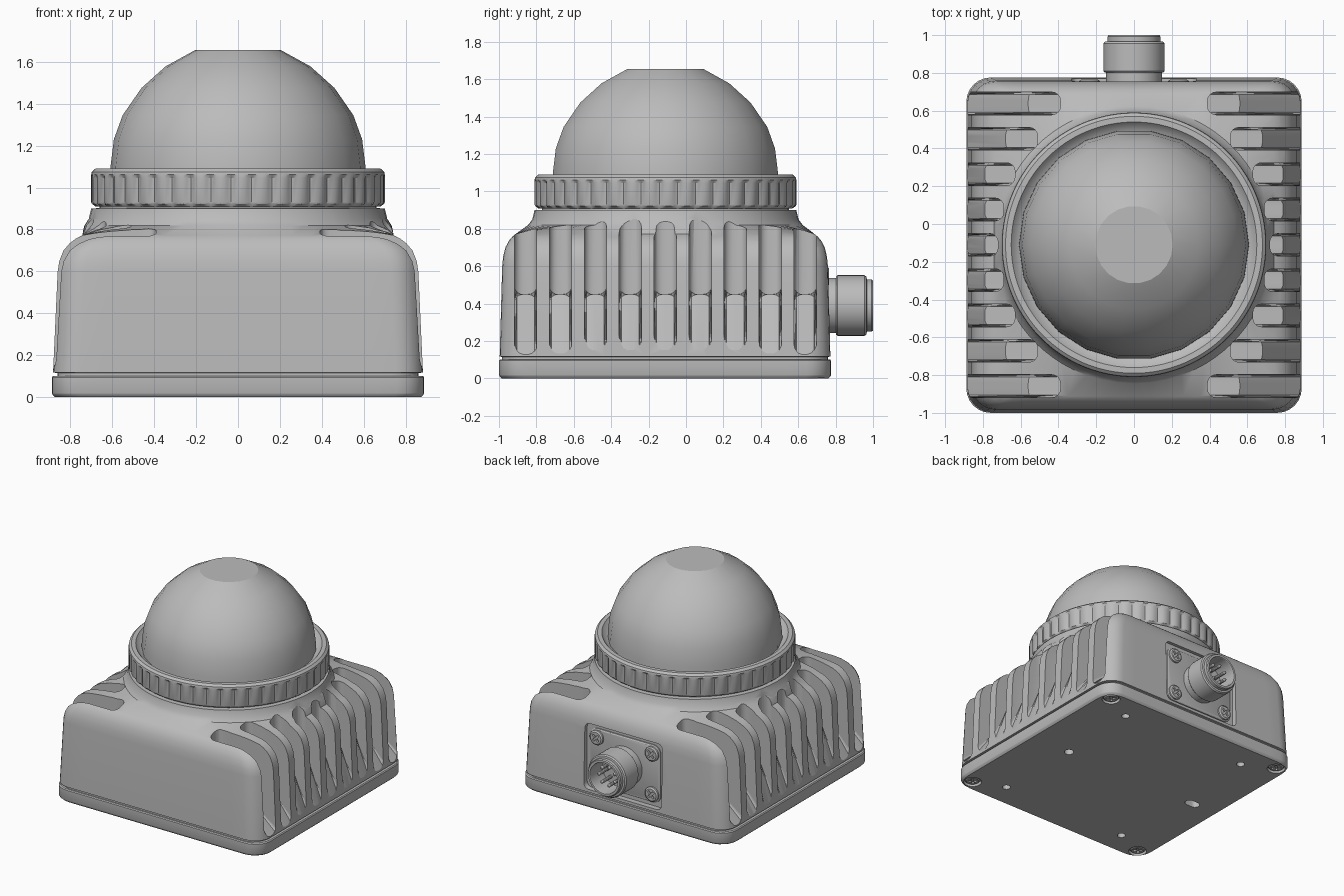
import bpy, bmesh
from math import sin, cos, pi, radians, atan2
from mathutils import Matrix, Vector

if "Cube" in bpy.data.objects:
    bpy.data.objects.remove(bpy.data.objects["Cube"])

grey = bpy.data.materials.new("light_grey")
grey.use_nodes = True
colour = (0.5, 0.5, 0.5, 1)
grey.diffuse_color = colour
grey.node_tree.nodes["Principled BSDF"].inputs["Base Color"].default_value = colour

CY = -0.11                                   # dome axis in y
BACKWARD = Matrix.Rotation(-pi / 2, 4, "X")  # turns +z to +y
IDENTITY = Matrix.Identity(4)


def part(name, bm, angle=30):
    bmesh.ops.recalc_face_normals(bm, faces=bm.faces)
    mesh = bpy.data.meshes.new(name)
    bm.to_mesh(mesh)
    bm.free()
    mesh.materials.append(grey)
    obj = bpy.data.objects.new(name, mesh)
    bpy.context.collection.objects.link(obj)
    smooth(obj, angle)
    return obj


def smooth(obj, angle=30):
    bpy.ops.object.select_all(action="DESELECT")
    obj.select_set(True)
    bpy.context.view_layer.objects.active = obj
    bpy.ops.object.shade_smooth_by_angle(angle=radians(angle))


def loft(bm, loops, matrix=IDENTITY, closed=False):
    rings = [[bm.verts.new(matrix @ Vector(p)) for p in loop] for loop in loops]
    pairs = list(zip(rings, rings[1:]))
    if closed:
        pairs.append((rings[-1], rings[0]))
    else:
        bm.faces.new(rings[0])
        bm.faces.new(rings[-1])
    for a, b in pairs:
        for i in range(len(a)):
            j = (i + 1) % len(a)
            bm.faces.new((a[i], a[j], b[j], b[i]))


def circle(r, z, n=32):
    return [(r * cos(2 * pi * i / n), r * sin(2 * pi * i / n), z) for i in range(n)]


def lathe(bm, profile, matrix=IDENTITY, n=32, closed=False):
    loft(bm, [circle(r, z, n) for r, z in profile], matrix, closed)


def rounded_rect(hx, y0, y1, r, z, arc=6, side=14):
    pts = []
    corners = [(hx - r, y1 - r), (r - hx, y1 - r), (r - hx, y0 + r), (hx - r, y0 + r)]
    for k, (cx, cy) in enumerate(corners):
        for i in range(arc + 1):
            a = (k + i / arc) * pi / 2
            pts.append(Vector((cx + r * cos(a), cy + r * sin(a), z)))
        nx, ny = corners[(k + 1) % 4]
        a = (k + 1) * pi / 2
        end = Vector((nx + r * cos(a), ny + r * sin(a), z))
        start = pts[-1]
        pts += [start.lerp(end, i / side) for i in range(1, side)]
    return pts


def cut(obj, bm):
    cutter = part("cutter", bm)
    cutter.hide_render = True
    mod = obj.modifiers.new("cut", "BOOLEAN")
    mod.object, mod.solver = cutter, "EXACT"
    graph = bpy.context.evaluated_depsgraph_get()
    mesh = bpy.data.meshes.new_from_object(obj.evaluated_get(graph))
    obj.modifiers.clear()
    obj.data = mesh
    bpy.data.objects.remove(cutter)
    smooth(obj)


def at(x, y, z):
    return Matrix.Translation((x, y, z))


# Housing: tapered rounded box that flows into a round collar
def layer(inset, z):
    return rounded_rect(0.882 - inset, -0.996 + inset * 0.6, 0.772 - inset * 0.6, 0.13, z)


loops = [layer(i, z) for i, z in [(0.02, 0.09), (0.02, 0.115), (0, 0.118), (0.022, 0.6), (0.03, 0.65),
                                  (0.05, 0.7), (0.08, 0.735), (0.11, 0.757), (0.14, 0.772)]]
for r, z in [(0.735, 0.82), (0.712, 0.85), (0.7, 0.9), (0.66, 0.902), (0.66, 0.94)]:
    ring = []
    for p in loops[0]:
        a = atan2(p.y - CY, p.x)
        ring.append((r * cos(a), CY + r * sin(a), z))
    loops.append(ring)
bm = bmesh.new()
loft(bm, loops)
housing = part("housing", bm)

# Cooling slots between the side fins, deeper towards the corners
bm = bmesh.new()
for i in range(-4, 5):
    inner = (0.72, 0.69, 0.63, 0.51, 0.39)[abs(i)]
    knee = min(inner + 0.17, 0.79)
    outline = [(inner, 1.0), (inner, 0.45), (knee, 0.45), (0.89, 0.12), (1.0, 0.12), (1.0, 1.0)]
    for s in (1, -1):
        y = CY + i * 0.187
        sides = [[bm.verts.new((s * x, y + d, z)) for x, z in outline] for d in (-0.06, 0.06)]
        for f in sides:
            bm.faces.new(f)
        edges = []
        for k in range(len(outline)):
            j = (k + 1) % len(outline)
            bm.faces.new((sides[0][k], sides[0][j], sides[1][j], sides[1][k]))
            if k < 3:
                edges += [bm.edges.get((f[k], f[j])) for f in sides]
        bmesh.ops.bevel(bm, geom=edges, offset=0.045, segments=4, profile=0.5, affect="EDGES")
cut(housing, bm)

# Recess in the back wall for the connector
bm = bmesh.new()
loft(bm, [rounded_rect(0.33, -0.25, 0.25, 0.04, z, 4, 1) for z in (0, 0.3)], at(0, 0.73, 0.39) @ BACKWARD)
cut(housing, bm)

# Base plate with mounting holes
bm = bmesh.new()
loft(bm, [rounded_rect(0.888 - i, -1 + i, 0.776 - i, 0.13, z) for i, z in
          [(0.015, 0), (0.003, 0.012), (0, 0.02), (0, 0.095), (0.006, 0.102)]])
base = part("base_plate", bm)
base_screws = [(x, y) for x in (-0.79, 0.79) for y in (0.68, -0.9)]
bm = bmesh.new()
for x, y in base_screws:
    lathe(bm, [(0.066, -0.1), (0.066, 0.025)], at(x, y, 0))
for x in (-0.55, 0.55):
    for y in (0.56, -0.8):
        lathe(bm, [(0.03, -0.1), (0.03, 0.07)], at(x, y, 0), 20)
lathe(bm, [(0.035, -0.1), (0.035, 0.07)], at(0.53, CY, 0), 20)
loft(bm, [rounded_rect(0.06, -0.035, 0.035, 0.034, z, 6, 1) for z in (-0.1, 0.07)], at(-0.65, CY, 0))
cut(base, bm)

# Connector flange plate
bm = bmesh.new()
loft(bm, [rounded_rect(0.3 - i, i - 0.22, 0.22 - i, 0.06, z, 4, 1) for i, z in
          [(0, 0), (0, 0.018), (0.008, 0.024)]], at(0, 0.72, 0.39) @ BACKWARD)
part("connector_plate", bm)

# Screw heads with cross recesses, on the plate and under the base
places = [at(x, 0.742, 0.39 + z) @ BACKWARD for x in (-0.235, 0.235) for z in (-0.155, 0.155)]
places += [at(x, y, 0.027) @ Matrix.Rotation(pi, 4, "X") for x, y in base_screws]
heads, crosses = bmesh.new(), bmesh.new()
for m in places:
    lathe(heads, [(0.056, 0), (0.056, 0.014), (0.045, 0.022)], m, 24)
    turned = m @ Matrix.Rotation(pi / 4, 4, "Z")
    a, b = 0.032, 0.008
    plus = [(a, -b), (a, b), (b, b), (b, a), (-b, a), (-b, b),
            (-a, b), (-a, -b), (-b, -b), (-b, -a), (b, -a), (b, -b)]
    loft(crosses, [[(x, y, z) for x, y in plus] for z in (0.008, 0.05)], turned)
cut(part("screw_heads", heads), crosses)

# Hollow round connector with pins
socket = at(0, 0.72, 0.39) @ BACKWARD
bm = bmesh.new()
lathe(bm, [(0.148, 0), (0.148, 0.082), (0.155, 0.082), (0.162, 0.09), (0.162, 0.235), (0.154, 0.245),
           (0.14, 0.247), (0.14, 0.272), (0.134, 0.28), (0.118, 0.28), (0.115, 0.275), (0.115, 0.13)], socket, 40)
part("connector", bm)
bm = bmesh.new()
for i in range(7):
    a = 2 * pi * i / 7
    pin = socket @ at(0.07 * cos(a), 0.07 * sin(a), 0)
    lathe(bm, [(0.013, 0.12), (0.013, 0.24), (0.007, 0.25)], pin, 10)
part("connector_pins", bm)

# Clamping ring with grip notches
periods = 44


def grip(r, depth, z):
    pts = circle(1, z, periods * 6)
    return [(x * k, y * k, z) for i, (x, y, z) in enumerate(pts)
            for k in [r - depth * (0, 0, 0, 0.6, 1, 0.6)[i % 6]]]


bm = bmesh.new()
loft(bm, [grip(r, d, z) for r, d, z in
          [(0.6, 0, 0.91), (0.68, 0, 0.91), (0.697, 0.012, 0.922), (0.7, 0.014, 0.93), (0.7, 0.014, 1.045),
           (0.7, 0, 1.062), (0.697, 0, 1.075), (0.68, 0, 1.09), (0.65, 0, 1.09), (0.625, 0, 1.06),
           (0.6, 0, 1.05)]], at(0, CY, 0), closed=True)
part("clamping_ring", bm)

# Faceted dome with a flat top
bm = bmesh.new()
lathe(bm, [(0.612, 0.95), (0.608, 1.1), (0.592, 1.23), (0.55, 1.345), (0.46, 1.475), (0.345, 1.578),
           (0.205, 1.655)], at(0, CY, 0), 22)
part("dome", bm, 25)
